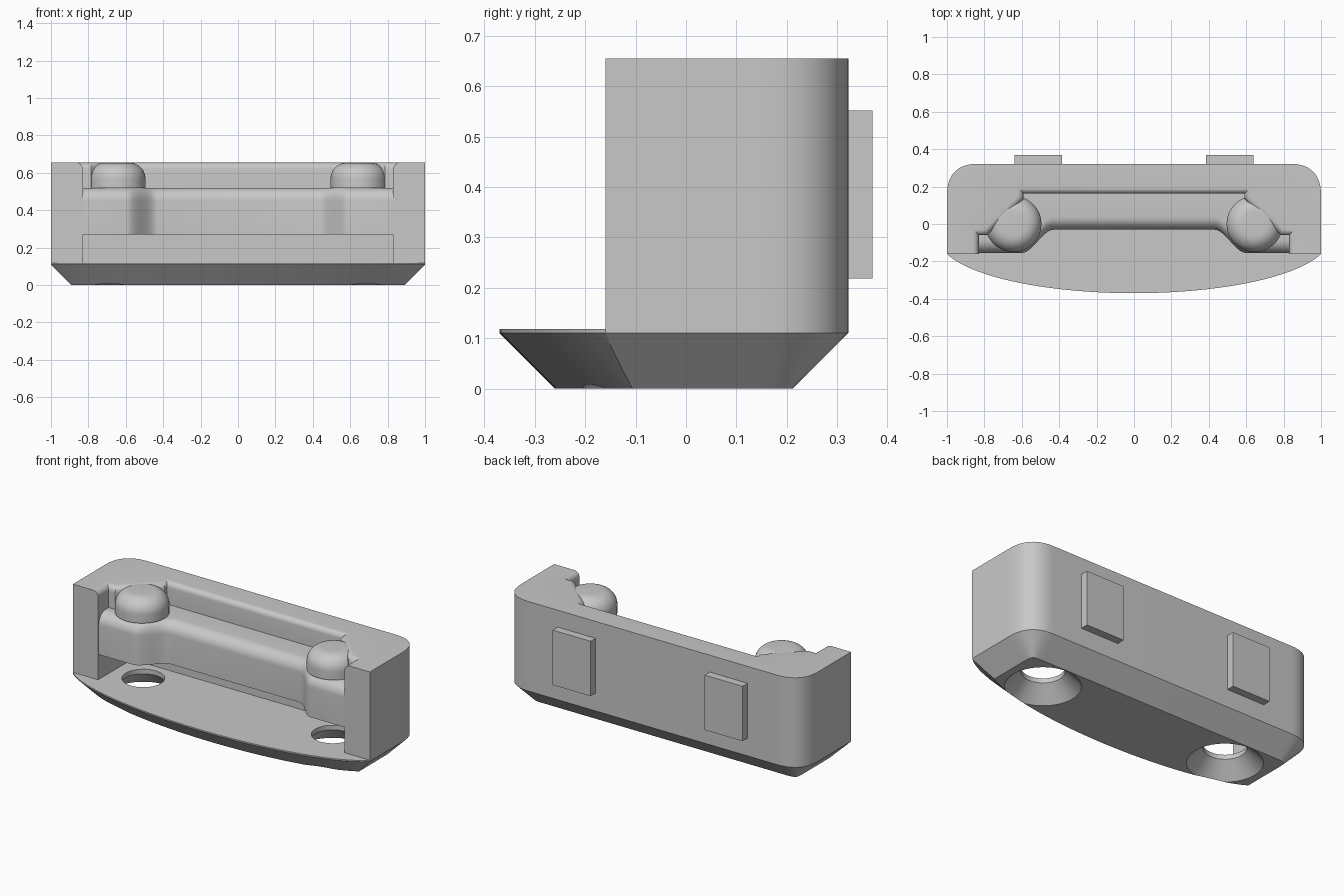
import bpy
import bmesh
from math import sin, cos, pi
from mathutils import Vector

cube = bpy.data.objects.get("Cube")
if cube:
    bpy.data.objects.remove(cube)

grey = bpy.data.materials.new("plain grey")
grey.use_nodes = True
GREY = (0.58, 0.58, 0.58, 1)
grey.diffuse_color = GREY
grey.node_tree.nodes["Principled BSDF"].inputs["Base Color"].default_value = GREY


def offset(loop, d):
    """Mitred offset of a counter-clockwise loop, outward when d > 0."""
    result = []
    for i, p in enumerate(loop):
        p = Vector(p)
        a = (p - Vector(loop[i - 1])).normalized()
        b = (Vector(loop[(i + 1) % len(loop)]) - p).normalized()
        na, nb = Vector((a.y, -a.x)), Vector((b.y, -b.x))
        result.append(tuple(p + (na + nb) * d / (1 + na.dot(nb))))
    return result


def loft(name, rings):
    """Closed solid through (loop, height) rings."""
    bm = bmesh.new()
    rows = [[bm.verts.new((x, y, z)) for x, y in loop] for loop, z in rings]
    n = len(rows[0])
    for low, high in zip(rows, rows[1:]):
        for i in range(n):
            j = (i + 1) % n
            bm.faces.new((low[i], low[j], high[j], high[i]))
    bm.faces.new(rows[0][::-1])
    bm.faces.new(rows[-1])
    bmesh.ops.recalc_face_normals(bm, faces=bm.faces)
    mesh = bpy.data.meshes.new(name)
    bm.to_mesh(mesh)
    bm.free()
    mesh.materials.append(grey)
    obj = bpy.data.objects.new(name, mesh)
    bpy.context.collection.objects.link(obj)
    return obj


def activate(obj):
    bpy.ops.object.select_all(action='DESELECT')
    obj.select_set(True)
    bpy.context.view_layer.objects.active = obj


def combine(obj, tool, operation='DIFFERENCE'):
    activate(obj)
    mod = obj.modifiers.new("boolean", 'BOOLEAN')
    mod.operation, mod.solver, mod.object = operation, 'EXACT', tool
    bpy.ops.object.modifier_apply(modifier=mod.name)
    bpy.data.objects.remove(tool)


def smooth(obj):
    activate(obj)
    bpy.ops.object.shade_smooth_by_angle(angle=pi / 6)


def mirrored(half):
    return half + [(-x, y) for x, y in reversed(half)]


def box(x0, x1, y0, y1):
    return [(x0, y0), (x1, y0), (x1, y1), (x0, y1)]


def circle(cx, cy, r, n=48):
    return [(cx + r * cos(2 * pi * i / n), cy + r * sin(2 * pi * i / n)) for i in range(n)]


FRONT, BACK, TOP, FLOOR = -0.16, 0.322, 0.655, 0.118
CHAMFER, SHELF, SLOT_TOP, INNER, R = 0.11, 0.52, 0.27, 0.83, 0.175
POST_X = 0.645

# Rear corner, slightly squarer than a circle
corner = []
for i in range(17):
    a = pi / 2 * i / 16
    corner.append((1 - R + R * max(cos(a), 0) ** 0.8, BACK - R + R * sin(a) ** 0.8))

# Base plate: chamfered block trimmed by a chamfered bowed front
block = mirrored([(1, -0.6)] + corner)
plate = loft("base_plate", [(offset(block, -CHAMFER), 0), (block, CHAMFER), (block, FLOOR)])
A, B, START = 1.04, 0.2895, 0.2
bow = []
for i in range(49):
    t = START + (pi - 2 * START) * i / 48
    bow.append((-A * cos(t), -0.37 + B * (1 - sin(t))))
x, y = bow[-1]
x, y = x + A * sin(START), y + B * cos(START)
bow = [(-x, y)] + bow + [(x, y), (x, 0.6), (-x, 0.6)]
combine(plate, loft("bow_trim", [(offset(bow, -CHAMFER - 0.01), -0.01), (bow, CHAMFER),
                                 (bow, 0.2)]), 'INTERSECT')

# Countersunk holes
for side in (-1, 1):
    x = side * 0.638
    combine(plate, loft("countersink", [(circle(x, 0, 0.217), -0.01), (circle(x, 0, 0.118), 0.09),
                                        (circle(x, 0, 0.118), 0.2)]))
smooth(plate)

# Main body
body_loop = mirrored([(1, FRONT)] + corner)
body = loft("body", [(body_loop, FLOOR), (body_loop, TOP)])

# Upper opening with rounded rim
opening = mirrored([(INNER, -0.3), (INNER, -0.06), (0.785, -0.06), (0.59, 0.135), (0.59, 0.162)])
rim = 0.033
rings = [(opening, SHELF)]
for i in range(7):
    a = pi / 2 * i / 6
    rings.append((offset(opening, rim * (1 - cos(a))), TOP - rim + rim * sin(a)))
rings.append((rings[-1][0], TOP + 0.05))
combine(body, loft("opening_cutter", rings))

# Front recess leaving a cross bar with a rounded upper edge
bar_front = [(INNER, -0.155)]
for i in range(13):
    t = i / 12
    bar_front.append((0.6 - 0.17 * t, -0.155 + 0.125 * t * t * (3 - 2 * t)))
bar_r = 0.07


def recess(shift):
    return mirrored([(INNER, -0.3)] + [(x, y + shift) for x, y in bar_front])


rings = [(recess(0), 0.05)]
for i in range(9):
    a = pi / 2 * i / 8
    rings.append((recess(bar_r * (1 - cos(a))), SHELF - bar_r + bar_r * sin(a)))
rings.append((recess(bar_r), SHELF + 0.01))
combine(body, loft("recess_cutter", rings))

# Slot under the cross bar
slot = box(-INNER, INNER, -0.3, 0.165)
combine(body, loft("slot_cutter", [(slot, 0.05), (slot, SLOT_TOP)]))
smooth(body)

# Domed posts and rear tabs
POST_R, DOME = 0.15, 0.085
for side, label in ((1, "left"), (-1, "right")):
    x = side * POST_X
    rings = [(circle(x, 0, POST_R), SHELF)]
    for i in range(11):
        a = pi / 2 * i / 10
        rings.append((circle(x, 0, POST_R - DOME * (1 - cos(a))), TOP - 0.001 - DOME * (1 - sin(a))))
    smooth(loft(label + "_post", rings))
    cx = side * 0.512
    tab = box(cx - 0.128, cx + 0.128, BACK - 0.01, 0.37)
    loft(label + "_rear_tab", [(tab, 0.218), (tab, 0.552)])
